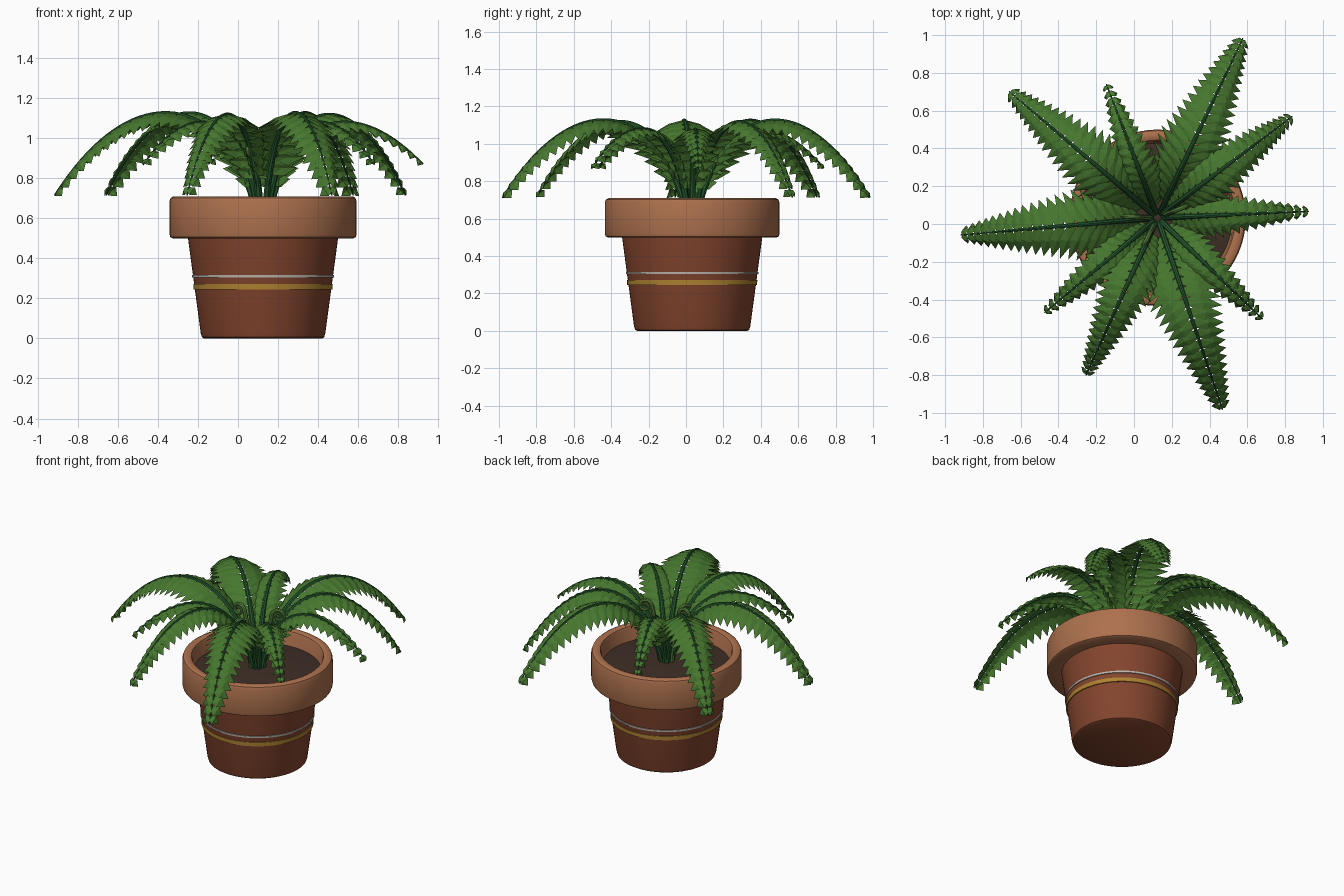
import bpy, bmesh, math
from mathutils import Vector

if "Cube" in bpy.data.objects:
    bpy.data.objects.remove(bpy.data.objects["Cube"])

CX, CY = 0.125, 0.033


def material(name, rgb):
    m = bpy.data.materials.new(name)
    m.diffuse_color = (*rgb, 1)
    m.use_nodes = True
    m.node_tree.nodes["Principled BSDF"].inputs["Base Color"].default_value = m.diffuse_color
    return m


RIM = material("terracotta_light", (0.42, 0.165, 0.075))
BODY = material("terracotta_dark", (0.23, 0.06, 0.027))
SOIL = material("soil", (0.05, 0.028, 0.02))
WHITE = material("band_white", (0.5, 0.46, 0.42))
GOLD = material("band_gold", (0.42, 0.22, 0.03))
LEAF = material("leaf_green", (0.062, 0.185, 0.028))
STEM = material("stem_green", (0.02, 0.11, 0.03))
SHOOT = material("shoot_green", (0.1, 0.24, 0.05))


def finish(name, bm, mat, smooth=True):
    me = bpy.data.meshes.new(name)
    bm.to_mesh(me)
    bm.free()
    ob = bpy.data.objects.new(name, me)
    bpy.context.collection.objects.link(ob)
    me.materials.append(mat)
    if smooth:
        bpy.ops.object.select_all(action='DESELECT')
        ob.select_set(True)
        bpy.context.view_layer.objects.active = ob
        bpy.ops.object.shade_smooth_by_angle(angle=math.radians(35))
    return ob


def lathe(name, profile, mat, closed=False, n=64):
    """Revolve (radius, z) points around the pot axis."""
    bm = bmesh.new()
    rings = []
    for r, z in profile:
        if r == 0:
            rings.append([bm.verts.new((CX, CY, z))] * n)
        else:
            rings.append([bm.verts.new((CX + r * math.cos(2 * math.pi * i / n),
                                        CY + r * math.sin(2 * math.pi * i / n), z)) for i in range(n)])
    pairs = list(zip(rings, rings[1:])) + ([(rings[-1], rings[0])] if closed else [])
    for a, b in pairs:
        for i in range(n):
            j = (i + 1) % n
            bm.faces.new(list(dict.fromkeys((a[i], a[j], b[j], b[i]))))
    bmesh.ops.recalc_face_normals(bm, faces=bm.faces)
    return finish(name, bm, mat)


def tube(name, pts, radii, side, mat, n=8):
    """Tapered tube along a planar path whose plane normal is side."""
    bm = bmesh.new()
    rings = []
    for k, p in enumerate(pts):
        t = (pts[min(k + 1, len(pts) - 1)] - pts[max(k - 1, 0)]).normalized()
        nrm = side.cross(t)
        rings.append([bm.verts.new(p + radii[k] * (side * math.cos(a) + nrm * math.sin(a)))
                      for a in (2 * math.pi * i / n for i in range(n))])
    for a, b in zip(rings, rings[1:]):
        for i in range(n):
            bm.faces.new((a[i], a[(i + 1) % n], b[(i + 1) % n], b[i]))
    bm.faces.new(rings[0])
    bm.faces.new(rings[-1])
    bmesh.ops.recalc_face_normals(bm, faces=bm.faces)
    return finish(name, bm, mat)


# Pot
lathe("pot_body", [(0, 0), (0.295, 0), (0.305, 0.006), (0.311, 0.025), (0.376, 0.51),
                   (0.35, 0.51), (0.35, 0.6)], BODY)
lathe("pot_rim", [(0.37, 0.5), (0.452, 0.5), (0.463, 0.506), (0.467, 0.52), (0.467, 0.685), (0.461, 0.702),
                  (0.447, 0.71), (0.425, 0.71), (0.411, 0.704), (0.405, 0.69), (0.39, 0.57)], RIM, closed=True)
lathe("soil", [(0.398, 0.61), (0.3, 0.622), (0.15, 0.632), (0, 0.636)], SOIL)


# Painted bands
def band(name, z, h, mat):
    r = 0.311 + (z - 0.025) * 0.134
    lathe(name, [(r - 0.01, z - h / 2), (r + 0.005, z - h / 2), (r + 0.006, z + h / 2), (r - 0.01, z + h / 2)],
          mat, closed=True)


band("white_band", 0.31, 0.012, WHITE)
band("gold_band", 0.258, 0.027, GOLD)


# Fronds: arching midrib with drooping paired leaflets
def bezier(p, t):
    u = 1 - t
    c = (u ** 3, 3 * u * u * t, 3 * u * t * t, t ** 3)
    return sum(a * q[0] for a, q in zip(c, p)), sum(a * q[1] for a, q in zip(c, p))


def frond(idx, deg, reach, long):
    a = math.radians(deg)
    out = Vector((math.cos(a), math.sin(a), 0))
    side = Vector((-math.sin(a), math.cos(a), 0))
    if long:
        ctrl = [(0.03, 0.61), (0.13 * reach, 1.15), (0.585 * reach, 1.25 + 0.13 * reach), (reach, 0.715)]
    else:
        ctrl = [(0.03, 0.61), (0.13 * reach, 1.08), (0.54 * reach, 1.25), (reach, 0.87)]
    base = Vector((CX, CY, 0))
    pts = []
    for k in range(41):
        r, z = bezier(ctrl, k / 40)
        pts.append(base + out * r + Vector((0, 0, z)))
    tube(f"frond_stem_{idx}", pts, [0.018 - 0.014 * k / 40 for k in range(41)], side, STEM)

    # arc length table for even leaflet spacing
    acc = [0]
    for p, q in zip(pts, pts[1:]):
        acc.append(acc[-1] + (q - p).length)

    def at(s):
        s *= acc[-1]
        k = next((i for i in range(40) if acc[i + 1] >= s), 39)
        f = (s - acc[k]) / (acc[k + 1] - acc[k])
        return pts[k].lerp(pts[k + 1], f), (pts[k + 1] - pts[k]).normalized()

    bm = bmesh.new()
    count = 21 if long else 17
    size = 0.225 * (reach / 1.05) ** 1.4
    step = acc[-1] * 0.82 / count
    droop = math.radians(22)
    for i in range(count):
        f = i / (count - 1)
        p, t = at(0.16 + 0.815 * f)
        up = t.cross(side)
        if up.z < 0:
            up = -up
        length = size * (0.27 + 0.73 * min(1, (1 - f) / 0.7)) * (0.6 + 0.4 * min(1, f / 0.15))
        w = min(step * 0.68, length * 0.5)
        for sg in (1, -1):
            lat = side * sg * math.cos(droop) - up * math.sin(droop)
            d = lat * math.cos(0.36) + t * math.sin(0.36)
            wd = (t - d * t.dot(d)).normalized()
            nn = up * math.cos(droop) + side * sg * math.sin(droop)
            o = p + nn * 0.003
            v = [bm.verts.new(q) for q in (
                o + wd * w * 0.55, o - wd * w * 0.55,
                o + d * length * 0.45 + wd * w, o + d * length * 0.45 + nn * 0.01,
                o + d * length * 0.45 - wd * w, o + d * length - nn * 0.012)]
            for loop in ((0, 1, 3), (0, 3, 2), (1, 4, 3), (2, 3, 5), (3, 4, 5)):
                fc = [v[j] for j in loop]
                face = bm.faces.new(fc)
                face.normal_update()
                if face.normal.dot(nn) < 0:
                    face.normal_flip()
    finish(f"frond_leaflets_{idx}", bm, LEAF, smooth=False)


FRONDS = [(64.6, 1.05, 1), (37, 0.89, 1), (2.4, 0.80, 0), (-44, 0.77, 0), (-71.3, 1.07, 1),
          (-114.5, 0.915, 1), (-140, 0.78, 0), (-175, 1.045, 1), (139.6, 1.03, 1), (111, 0.755, 0)]
for i, (deg, reach, long) in enumerate(FRONDS, 1):
    frond(i, deg, reach, long)


# Curled young shoots
def fiddlehead(idx, deg, height, lean):
    a = math.radians(deg)
    out = Vector((math.cos(a), math.sin(a), 0))
    side = Vector((-math.sin(a), math.cos(a), 0))
    path = [(0.04 + lean * (k / 10) ** 1.5, 0.61 + height * k / 10) for k in range(11)]
    r0 = 0.045
    cx, cz = path[-1][0] + r0, path[-1][1]
    for k in range(1, 29):
        th = math.pi - k * 0.32
        r = r0 * (1 - 0.75 * k / 28)
        path.append((cx + r * math.cos(th), cz + r * math.sin(th)))
    pts = [Vector((CX, CY, z)) + out * r for r, z in path]
    n = len(pts) - 1
    tube(f"curled_shoot_{idx}", pts, [0.016 - 0.009 * k / n for k in range(n + 1)], side, SHOOT)


fiddlehead(1, 178, 0.37, 0.06)
fiddlehead(2, 22, 0.38, 0.05)
fiddlehead(3, 243, 0.33, 0.05)
